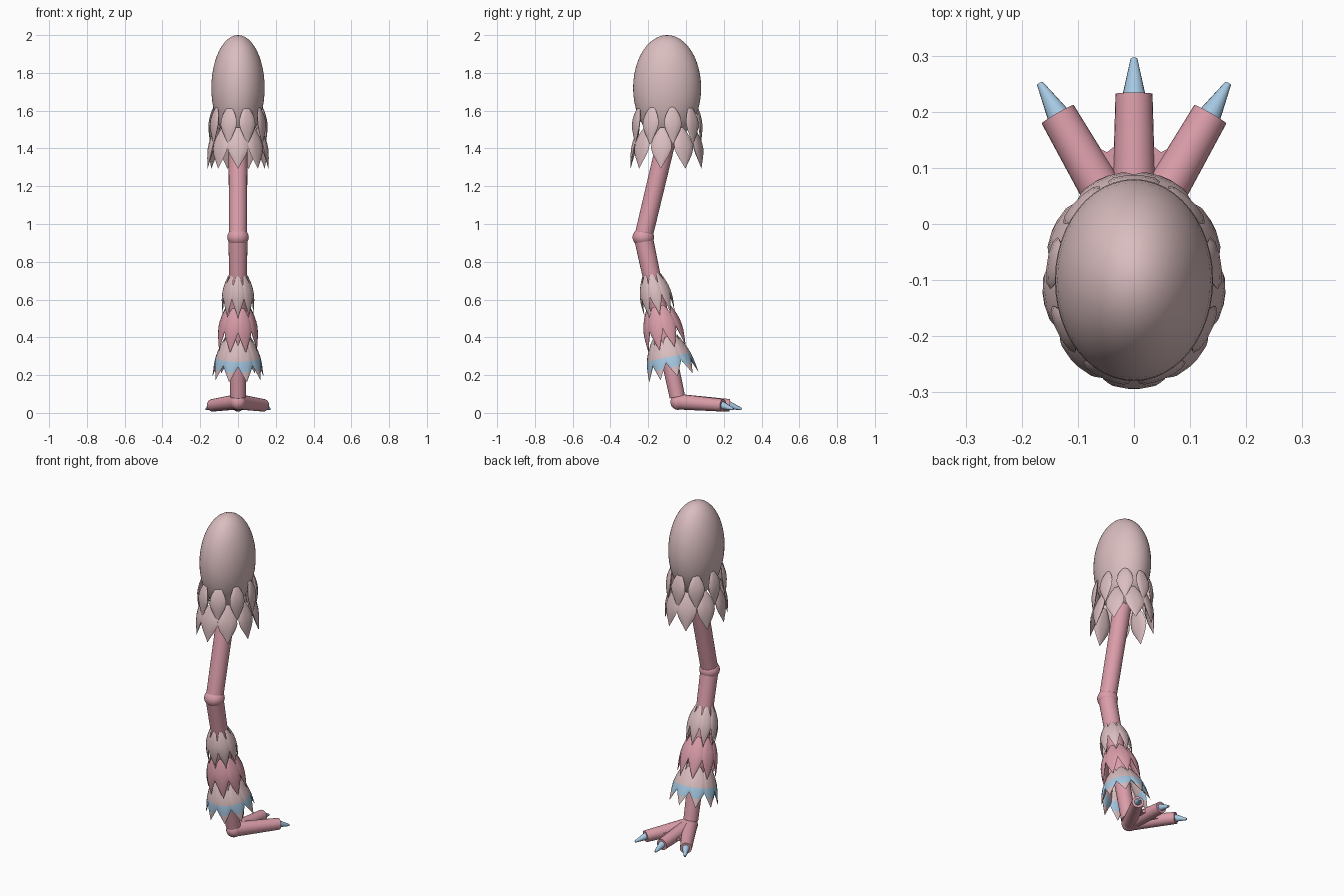
import bpy, bmesh, math
from mathutils import Vector

if "Cube" in bpy.data.objects:
    bpy.data.objects.remove(bpy.data.objects["Cube"])


def material(name, rgb):
    m = bpy.data.materials.new(name)
    m.use_nodes = True
    m.diffuse_color = (*rgb, 1)
    m.node_tree.nodes["Principled BSDF"].inputs["Base Color"].default_value = (*rgb, 1)
    return m


pale = material("pale dusty pink", (0.70, 0.51, 0.52))
rose = material("rose skin", (0.71, 0.34, 0.40))
blue = material("light blue", (0.38, 0.58, 0.76))


def finish(name, bm, *mats, angle=40):
    bmesh.ops.recalc_face_normals(bm, faces=bm.faces)
    mesh = bpy.data.meshes.new(name)
    bm.to_mesh(mesh)
    bm.free()
    ob = bpy.data.objects.new(name, mesh)
    bpy.context.collection.objects.link(ob)
    for m in mats:
        mesh.materials.append(m)
    bpy.ops.object.select_all(action='DESELECT')
    ob.select_set(True)
    bpy.context.view_layer.objects.active = ob
    bpy.ops.object.shade_smooth_by_angle(angle=math.radians(angle))
    return ob


def ball(name, centre, radii, mat, segments=32):
    bm = bmesh.new()
    bmesh.ops.create_uvsphere(bm, u_segments=segments, v_segments=segments // 2, radius=1)
    for v in bm.verts:
        v.co = Vector(centre) + Vector([c * r for c, r in zip(v.co, radii)])
    return finish(name, bm, mat)


def limb(name, a, b, r1, r2, mat, segments=24):
    a, b = Vector(a), Vector(b)
    bm = bmesh.new()
    bmesh.ops.create_cone(bm, cap_ends=True, segments=segments, radius1=r1, radius2=r2,
                          depth=(b - a).length)
    turn = (b - a).to_track_quat('Z', 'Y')
    for v in bm.verts:
        v.co = turn @ v.co + (a + b) / 2
    return finish(name, bm, mat)


# Feather outline: position along the feather, relative half width
OUTLINE = [(0, .22), (.1, .5), (.25, .8), (.4, .98), (.53, 1), (.66, .83),
           (.78, .56), (.9, .26), (1, .03)]
SIDES = 10


def feather_row(name, centre, down, count, phase, path, half_width, mats,
                thickness=.26, deeper=0, band=None):
    """Ring of domed leaf shapes; path holds three (radius, drop) control points."""
    centre, down = Vector(centre), Vector(down).normalized()
    across = Vector((1, 0, 0))
    fore = across.cross(down).normalized()
    p0, p1, p2 = [Vector(p) for p in path]
    bm = bmesh.new()
    for i in range(count):
        a = math.tau * (i + phase) / count
        s, c = math.sin(a), math.cos(a)
        rings = []
        for t, w in OUTLINE:
            r, d = p0 * (1 - t) ** 2 + p1 * 2 * t * (1 - t) + p2 * t * t
            dr, dd = (p1 - p0) * (1 - t) + (p2 - p1) * t
            side = (across * c * r - fore * s * (r + deeper)).normalized()
            out = side.cross(down)
            if out.dot(across * s + fore * c) < 0:
                out = -out
            normal = (out * dd - down * dr).normalized()
            mid = centre + across * s * r + fore * c * (r + deeper) + down * d
            ring = []
            for k in range(SIDES):
                q = math.tau * k / SIDES
                ring.append(bm.verts.new(mid + side * (math.cos(q) * w * half_width)
                                         + normal * (math.sin(q) * w * half_width * thickness)))
            rings.append(ring)
        bm.faces.new(rings[0])
        bm.faces.new(rings[-1])
        for j in range(len(rings) - 1):
            for k in range(SIDES):
                n = (k + 1) % SIDES
                f = bm.faces.new((rings[j][k], rings[j][n], rings[j + 1][n], rings[j + 1][k]))
                if band and band[0] <= OUTLINE[j][0] < band[1]:
                    f.material_index = 1
    return finish(name, bm, *mats, angle=60)


# Thigh and its two-tier feather skirt
ball("thigh", (0, -.1, 1.72), (.141, .18, .28), pale, 48)
feather_row("thigh_feathers_upper", (0, -.1, 1.62), (0, 0, -1), 9, 0,
            [(.128, 0), (.152, .08), (.148, .2)], .046, [pale], deeper=.03)
feather_row("thigh_feathers_lower", (0, -.1, 1.51), (0, 0, -1), 9, .5,
            [(.118, 0), (.15, .1), (.163, .215)], .055, [pale], deeper=.03)

# Leg bones and knee
knee = Vector((0, -.226, .93))
ankle = Vector((0, -.046, .085))
limb("upper_leg", knee, (0, -.09, 1.5), .048, .05, rose)
ball("knee", knee, (.057, .057, .05), rose)
limb("shin", ankle, knee, .041, .05, rose)

# Shin feathers in three tiers, following the tilt of the shin
shin = ankle - knee


def on_shin(z):
    return knee + shin * ((knee.z - z) / -shin.z)


feather_row("shin_feathers_top", on_shin(.735), shin, 8, 0,
            [(.044, 0), (.088, .1), (.08, .215)], .033, [pale])
feather_row("shin_feathers_middle", on_shin(.565), shin, 8, .5,
            [(.06, 0), (.098, .1), (.108, .23)], .04, [rose])
feather_row("shin_feathers_bottom", on_shin(.40), shin, 9, 0,
            [(.065, 0), (.107, .1), (.137, .215)], .048, [pale, blue], band=(.53, .78))

# Foot: heel, three spread toes with claws
ball("heel", (0, -.042, .058), (.042, .04, .042), rose)
start = Vector((0, -.04, .059))


def toe_point(angle, along, z):
    return Vector((math.sin(angle) * along, start.y + math.cos(angle) * along, z))


for label, angle in (("right", -math.pi / 6), ("middle", 0), ("left", math.pi / 6)):
    limb(label + "_toe", start, toe_point(angle, .272, .04), .041, .033, rose)
    limb(label + "_claw", toe_point(angle, .25, .046), toe_point(angle, .335, .02),
         .025, .006, blue, 16)

# Thin webs filling the roots between the toes
for label, sign in (("right", -1), ("left", 1)):
    bm = bmesh.new()
    corners = [(0, -.03), (.02, .15), (.048, .128), (.085, .145)]
    layers = [[bm.verts.new((sign * x, y, z)) for x, y in corners] for z in (.035, .055)]
    for layer in layers:
        bm.faces.new(layer)
    for i in range(4):
        n = (i + 1) % 4
        bm.faces.new((layers[0][i], layers[0][n], layers[1][n], layers[1][i]))
    finish(label + "_toe_web", bm, rose)
